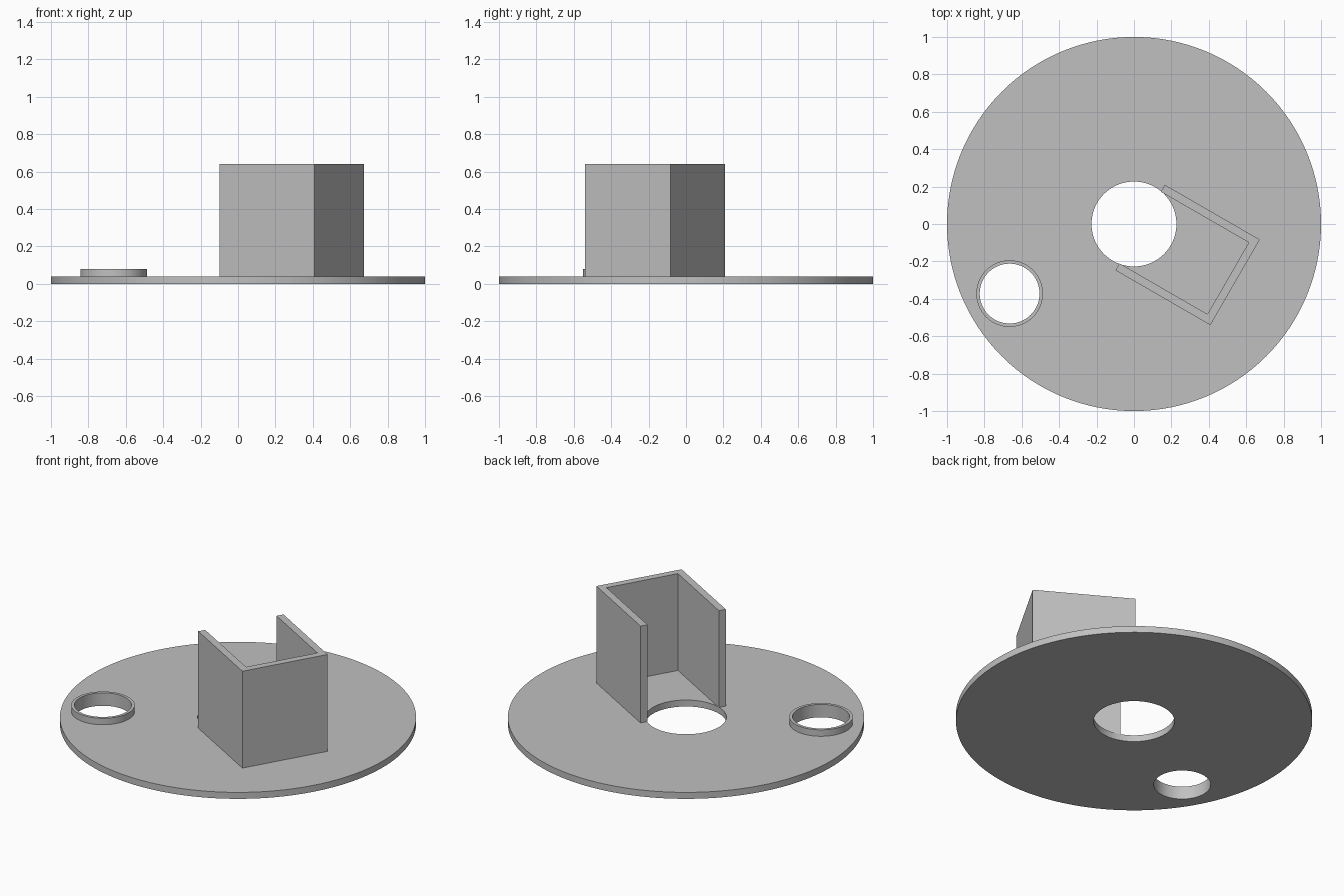
import bpy
import bmesh
import math
from mathutils import Matrix

if "Cube" in bpy.data.objects:
    bpy.data.objects.remove(bpy.data.objects["Cube"])

PLATE_TOP = 0.04
RING_TOP = 0.08
WALL_TOP = 0.64
PORT = (-0.665, -0.372)

grey = bpy.data.materials.new("light_grey")
grey.use_nodes = True
colour = (0.53, 0.53, 0.53, 1)
grey.diffuse_color = colour
grey.node_tree.nodes["Principled BSDF"].inputs["Base Color"].default_value = colour


def cylinder(name, radius, low, high, centre=(0, 0)):
    bpy.ops.mesh.primitive_cylinder_add(
        vertices=128, radius=radius, depth=high - low,
        location=(*centre, (low + high) / 2))
    obj = bpy.context.object
    obj.name = name
    obj.data.materials.append(grey)
    return obj


def cut_hole(target, radius, centre=(0, 0)):
    """Drill a round hole straight through the target."""
    cutter = cylinder("hole_cutter", radius, -1, 1, centre)
    cutter.hide_render = True
    mod = target.modifiers.new("hole", 'BOOLEAN')
    mod.operation = 'DIFFERENCE'
    mod.solver = 'EXACT'
    mod.object = cutter
    bpy.ops.object.select_all(action='DESELECT')
    target.select_set(True)
    bpy.context.view_layer.objects.active = target
    bpy.ops.object.modifier_apply(modifier=mod.name)
    bpy.data.objects.remove(cutter)


def smooth(obj):
    bpy.ops.object.select_all(action='DESELECT')
    obj.select_set(True)
    bpy.context.view_layer.objects.active = obj
    bpy.ops.object.shade_smooth_by_angle(angle=math.radians(30))


# Round base plate with a central hole and a side port
plate = cylinder("base_plate", 1, 0, PLATE_TOP)
cut_hole(plate, 0.227)
cut_hole(plate, 0.16, PORT)
smooth(plate)

# Raised collar around the side port
collar = cylinder("port_collar", 0.178, PLATE_TOP, RING_TOP, PORT)
cut_hole(collar, 0.16, PORT)
smooth(collar)

# Three-sided upright housing, open toward the central hole
near, far, half, thick = 0.038, 0.624, 0.264, 0.043
outline = [(near, -half), (far, -half), (far, half), (near, half),
           (near, half - thick), (far - thick, half - thick),
           (far - thick, thick - half), (near, thick - half)]
bm = bmesh.new()
base = bm.faces.new([bm.verts.new((x, y, PLATE_TOP)) for x, y in outline])
top = bmesh.ops.extrude_face_region(bm, geom=[base], use_keep_orig=True)
bmesh.ops.translate(bm, vec=(0, 0, WALL_TOP - PLATE_TOP),
                    verts=[v for v in top["geom"] if isinstance(v, bmesh.types.BMVert)])
bmesh.ops.recalc_face_normals(bm, faces=bm.faces)
bm.transform(Matrix.Rotation(math.radians(-30), 4, 'Z'))
mesh = bpy.data.meshes.new("housing_walls")
bm.to_mesh(mesh)
bm.free()
mesh.materials.append(grey)
housing = bpy.data.objects.new("housing_walls", mesh)
bpy.context.collection.objects.link(housing)
